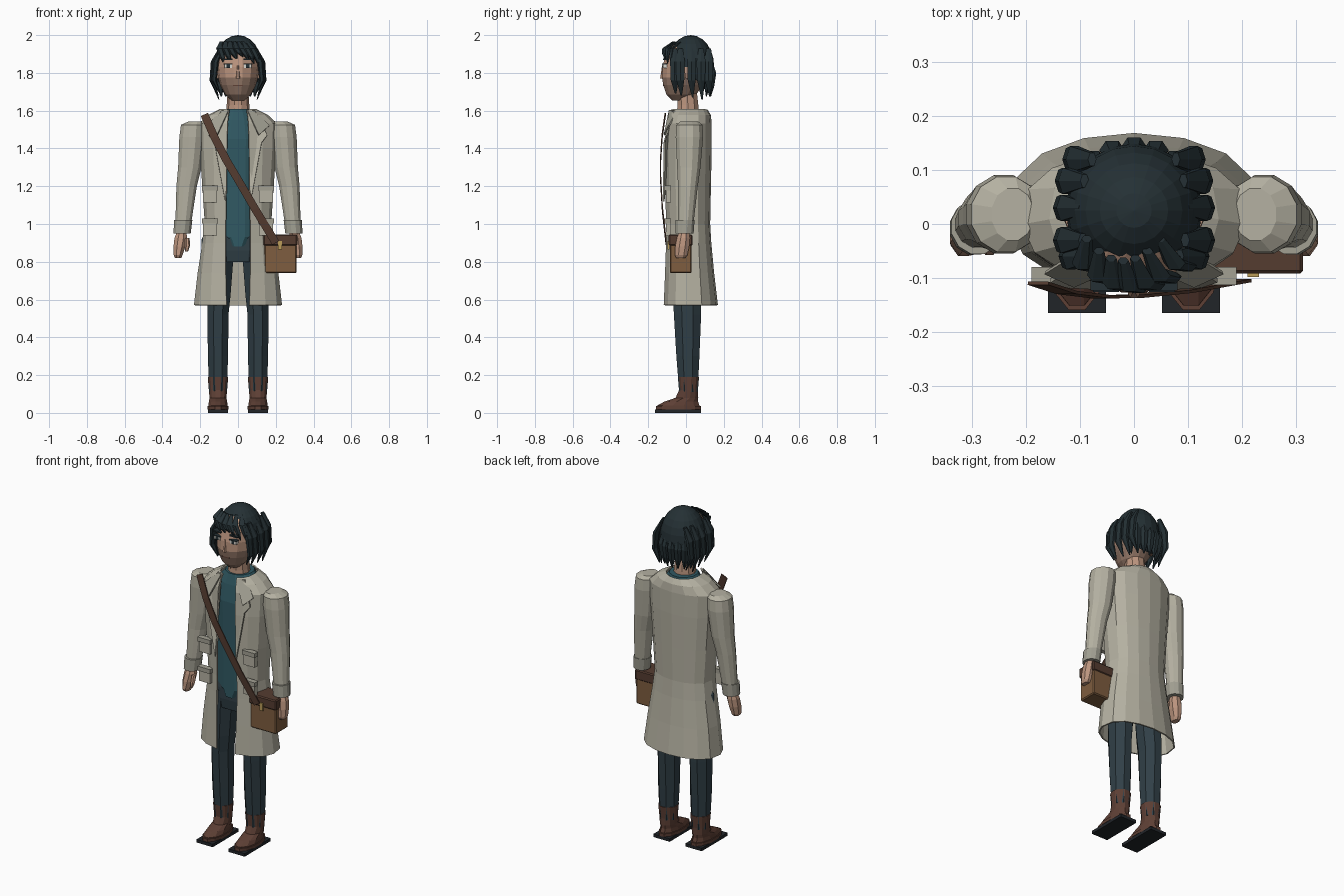
import bpy, bmesh, math
from mathutils import Vector

def mat(name, r, g, b):
    m = bpy.data.materials.new(name)
    m.diffuse_color = (r, g, b, 1)
    return m

SKIN = mat("skin", .50, .30, .21)
STUBBLE = mat("stubble", .30, .19, .14)
HAIR = mat("hair", .018, .03, .035)
COAT = mat("coat", .46, .44, .36)
TRIM = mat("coat_trim", .36, .35, .29)
SHIRT = mat("shirt", .03, .10, .125)
PANTS = mat("pants", .03, .05, .062)
BOOT = mat("boot", .11, .05, .035)
SOLE = mat("sole", .015, .018, .022)
LEATHER = mat("leather", .21, .11, .05)
FLAP = mat("dark_leather", .09, .045, .03)
BRASS = mat("brass", .5, .34, .1)
WHITE = mat("eye_white", .7, .68, .62)

def finish(bm, name, m):
    bmesh.ops.recalc_face_normals(bm, faces=bm.faces)
    me = bpy.data.meshes.new(name)
    bm.to_mesh(me)
    bm.free()
    ob = bpy.data.objects.new(name, me)
    bpy.context.collection.objects.link(ob)
    me.materials.append(m)
    return ob

def skin_rings(bm, rings, closed):
    n = len(rings[0])
    for a, b in zip(rings, rings[1:]):
        for i in range(n if closed else n - 1):
            j = (i + 1) % n
            bm.faces.new((a[i], a[j], b[j], b[i]))

def loft(name, rings, m, n=10):
    """Closed body through elliptical sections (x, y, z, rx, ry)."""
    bm = bmesh.new()
    rows = []
    for x, y, z, rx, ry in rings:
        rows.append([bm.verts.new((x + rx * math.sin(2 * math.pi * (i + .5) / n),
                                   y - ry * math.cos(2 * math.pi * (i + .5) / n), z)) for i in range(n)])
    skin_rings(bm, rows, True)
    bm.faces.new(rows[0])
    bm.faces.new(rows[-1])
    return finish(bm, name, m)

def box(name, lo, hi, m, bevel=0):
    bm = bmesh.new()
    bmesh.ops.create_cube(bm, size=1)
    for v in bm.verts:
        v.co = [(l + h) / 2 + c * (h - l) for l, h, c in zip(lo, hi, v.co)]
    if bevel:
        bmesh.ops.bevel(bm, geom=bm.edges[:], offset=bevel, segments=1, affect='EDGES')
    return finish(bm, name, m)

def panel(name, pts, m, t=.008):
    """Thin sheet through outline points, thickened."""
    bm = bmesh.new()
    bm.faces.new([bm.verts.new(p) for p in pts])
    ob = finish(bm, name, m)
    mod = ob.modifiers.new("thickness", 'SOLIDIFY')
    mod.thickness, mod.offset = t, 0
    return ob

def lock(name, pts, wx, wy):
    """Tapered strand of hair."""
    k = [.5, 1, .85, .15]
    return loft(name, [(*p, wx * f, wy * f) for p, f in zip(pts, k)], HAIR, 6)

# head with darker lower face
head = loft("head", [(0, -.035, 1.655, .035, .04), (0, -.025, 1.685, .068, .08), (0, -.015, 1.735, .095, .108),
                     (0, -.005, 1.775, .106, .125), (0, 0, 1.83, .112, .128), (0, .005, 1.89, .108, .118),
                     (0, .015, 1.94, .085, .095), (0, .02, 1.97, .05, .06)], SKIN, 14)
head.data.materials.append(STUBBLE)
for f in head.data.polygons:
    f.material_index = int(f.center.z < 1.76)
loft("neck", [(0, .01, 1.57, .066, .062), (0, .01, 1.63, .06, .058), (0, .005, 1.70, .055, .055)], SKIN)
loft("nose", [(0, -.122, 1.77, .014, .018), (0, -.119, 1.785, .012, .018), (0, -.12, 1.84, .005, .008)], SKIN, 6)
box("mouth", (-.026, -.121, 1.731), (.026, -.10, 1.737), BOOT)

# hair cap trimmed along a hairline sloping from brow to nape
bm = bmesh.new()
bmesh.ops.create_uvsphere(bm, u_segments=20, v_segments=12, radius=1)
for v in bm.verts:
    v.co = (v.co.x * .127, .025 + v.co.y * .124, 1.835 + v.co.z * .165)
bmesh.ops.bisect_plane(bm, geom=bm.verts[:] + bm.edges[:] + bm.faces[:], plane_co=(0, -.09, 1.925),
                       plane_no=Vector((0, .235, .21)).normalized(), clear_inner=True)
cap = finish(bm, "hair_cap", HAIR)
cap.modifiers.new("thickness", 'SOLIDIFY').thickness = .012
# swept fringe
for i in range(7):
    x = -.09 + i * .03
    y = -.118 + 5.0 * x * x
    lock("fringe", [(x * .75 - .02, y + .05, 1.965), (x * .95 - .01, y + .005, 1.93),
                    (x + .01, y, 1.905 - abs(x) * .25), (x + .025, y + .003, 1.885 - abs(x) * .6)], .02, .014)
# back locks
for i in range(7):
    a = (i - 3) * .33
    s, c = math.sin(a), math.cos(a)
    lock("back_lock", [(.11 * s, .025 + .10 * c, 1.88), (.125 * s, .025 + .118 * c, 1.80),
                       (.115 * s, .025 + .11 * c, 1.73), (.105 * s, .025 + .105 * c, 1.675)], .024, .02)

for side, s in (("left", 1), ("right", -1)):
    # face details
    box(side + "_eye", (s * .052 - .02, -.123, 1.826), (s * .052 + .02, -.10, 1.845), WHITE)
    box(side + "_pupil", (s * .052 - .009, -.125, 1.826), (s * .052 + .009, -.10, 1.845), HAIR)
    box(side + "_eyelid", (s * .052 - .024, -.126, 1.845), (s * .052 + .024, -.10, 1.850), HAIR)
    box(side + "_brow", (s * .055 - .026, -.123, 1.868), (s * .055 + .026, -.09, 1.876), HAIR)
    loft(side + "_ear", [(s * .11, .01, 1.77, .012, .015), (s * .115, .015, 1.80, .018, .025),
                         (s * .115, .015, 1.83, .016, .025)], SKIN, 6)
    # side locks
    for y, dz in ((-.06, .02), (-.03, .01), (.03, 0), (.08, -.01), (.12, .01)):
        d = .35 * max(0, abs(y - .02) - .05)
        lock(side + "_lock", [(s * (.095 - d), y, 1.93), (s * (.128 - d), y, 1.86),
                              (s * (.137 - d), y, 1.76), (s * (.105 - d), y + .005, 1.67 + dz)], .016, .028)
    # leg, boot and sole
    x = s * .106
    loft(side + "_leg", [(x, .013, .11, .050, .053), (x, .01, .3, .058, .066), (x, .008, .52, .06, .078),
                         (x * .95, .005, .62, .066, .08), (x * .85, .005, .9, .078, .088)], PANTS, 8)
    loft(side + "_boot", [(x, -.04, .012, .053, .118), (x, -.04, .04, .053, .115), (x, -.025, .06, .05, .092),
                          (x, .005, .08, .046, .062), (x, .013, .12, .05, .052), (x, .013, .19, .056, .058)], BOOT, 12)
    box(side + "_sole", (x - .054, -.165, 0), (x + .054, .08, .018), SOLE)
    loft(side + "_welt", [(x, -.04, .018, .058, .124), (x, -.04, .036, .058, .124)], BOOT, 12)
    # sleeve, cuff, hand
    loft(side + "_sleeve", [(s * .225, .018, 1.542, .04, .05), (s * .237, .018, 1.525, .067, .072),
                            (s * .242, .018, 1.46, .071, .075), (s * .255, .015, 1.3, .064, .064),
                            (s * .272, .01, 1.2, .056, .054), (s * .29, -.002, 1.0, .043, .043)], COAT, 12)
    loft(side + "_cuff", [(s * .29, -.005, 1.02, .05, .052), (s * .296, -.008, .95, .047, .05)], TRIM, 12)
    loft(side + "_hand", [(s * .298, -.01, .96, .027, .028), (s * .303, -.014, .925, .036, .037),
                          (s * .31, -.02, .88, .034, .04), (s * .317, -.026, .835, .025, .036),
                          (s * .317, -.028, .82, .018, .025)], SKIN, 8)
    loft(side + "_thumb", [(s * .268, -.035, .925, .012, .014), (s * .267, -.045, .885, .013, .014),
                           (s * .272, -.05, .855, .008, .009)], SKIN, 6)
    # lapel, collar, pockets
    panel(side + "_lapel", [(s * .05, -.085, 1.60), (s * .09, -.06, 1.60), (s * .155, -.105, 1.47),
                            (s * .125, -.115, 1.43), (s * .068, -.118, 1.12)], COAT)
    panel(side + "_collar", [(s * .05, -.088, 1.60), (s * .085, -.04, 1.605), (s * .165, -.09, 1.52),
                             (s * .11, -.115, 1.47)], TRIM)
    for z in (1.115, .94):
        box(side + "_pocket", (s * .148 - .037, -.106, z), (s * .148 + .037, -.08, z + .07), COAT)
        box(side + "_pocket_flap", (s * .148 - .042, -.113, z + .062), (s * .148 + .042, -.08, z + .088), TRIM)

# shirt and hips
loft("shirt", [(0, .01, .88, .07, .10), (0, .01, .93, .14, .10), (0, .01, 1.2, .15, .098),
               (0, .01, 1.45, .16, .10), (0, .015, 1.55, .13, .09), (0, .02, 1.61, .08, .08)], SHIRT, 12)
loft("hips", [(0, .01, .80, .165, .085), (0, .01, .86, .193, .094), (0, .01, .92, .192, .094),
              (0, .01, .97, .165, .09)], PANTS, 10)

# open-fronted coat: (z, half width, front y, back y, half gap)
bm = bmesh.new()
rows = []
for z, rx, yf, yb, gap in ((1.605, .095, -.085, .11, .045), (1.575, .155, -.095, .128, .05),
                           (1.53, .205, -.105, .132, .055), (1.4, .2, -.112, .132, .058),
                           (1.2, .185, -.112, .128, .06), (1.0, .172, -.108, .124, .064),
                           (.9, .185, -.108, .13, .066), (.74, .21, -.112, .145, .064), (.57, .23, -.118, .165, .06)):
    a0 = math.asin(gap / rx)
    row = []
    for i in range(15):
        a = a0 + (2 * math.pi - 2 * a0) * i / 14
        cx, cy = math.sin(a), -math.cos(a)
        q = math.copysign(abs(cy) ** .8, cy)
        row.append(bm.verts.new((rx * cx, (yb + yf) / 2 + (yb - yf) / 2 * q, z)))
    rows.append(row)
skin_rings(bm, rows, False)
coat = finish(bm, "coat", COAT)
mod = coat.modifiers.new("thickness", 'SOLIDIFY')
mod.thickness, mod.offset = .008, 0

# satchel with flap and clasp
box("satchel", (.14, -.085, .74), (.31, .03, .93), LEATHER, .006)
box("satchel_flap", (.135, -.092, .885), (.314, .034, .945), FLAP, .006)
box("clasp", (.211, -.098, .865), (.232, -.088, .91), BRASS)

# shoulder strap
path = [Vector(p) for p in ((-.178, -.113, 1.58), (-.125, -.13, 1.46), (-.06, -.138, 1.335), (.0, -.137, 1.235),
                            (.09, -.128, 1.08), (.20, -.108, .90))]
bm = bmesh.new()
rows = []
for i, p in enumerate(path):
    d = path[min(i + 1, 5)] - path[max(i - 1, 0)]
    w = Vector((d.z, 0, -d.x)).normalized() * .021
    rows.append([bm.verts.new(p + w), bm.verts.new(p - w)])
skin_rings(bm, rows, False)
strap = finish(bm, "strap", FLAP)
strap.modifiers.new("thickness", 'SOLIDIFY').thickness = .006
